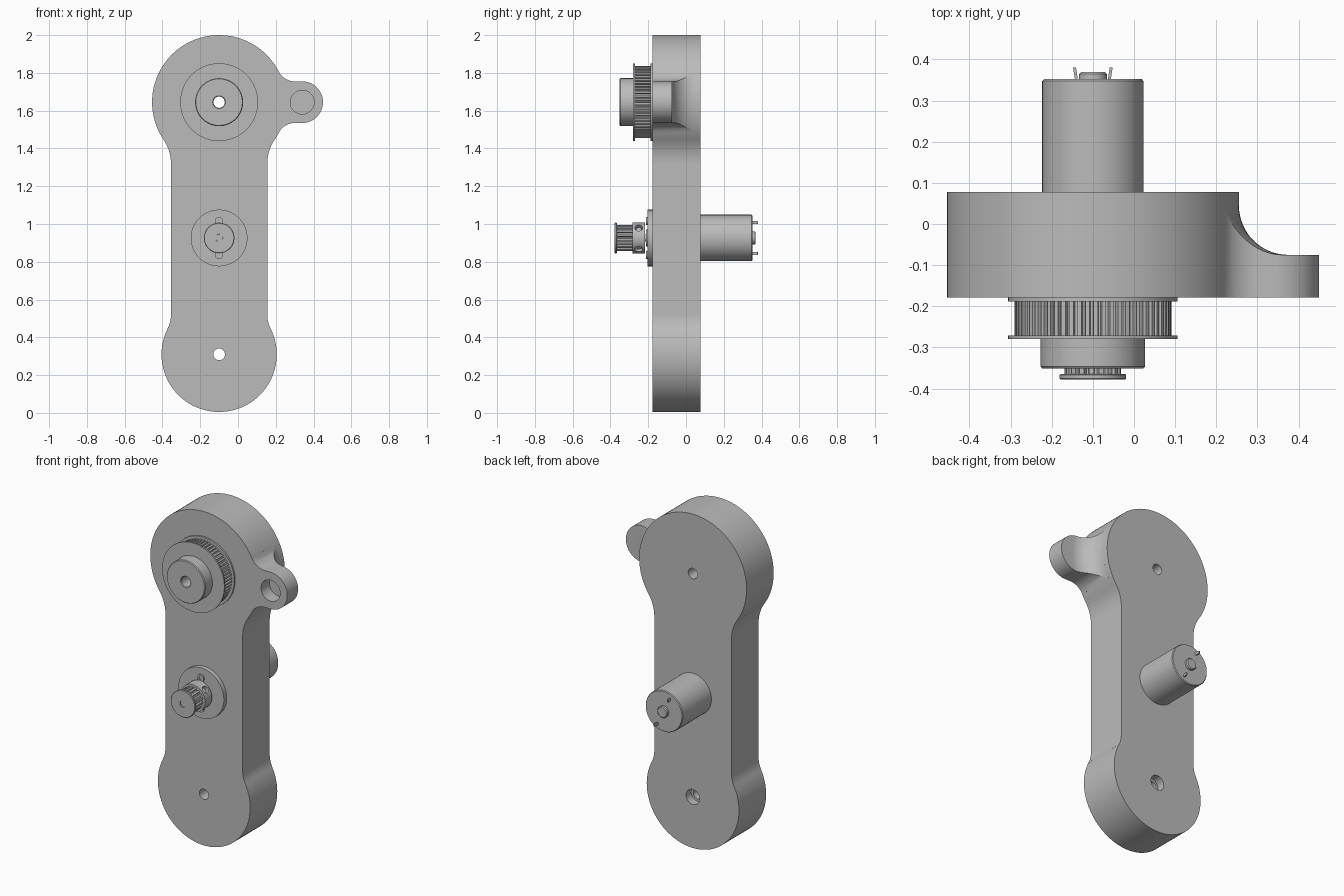
import bpy, bmesh
from math import cos, sin, atan2, radians, degrees, pi
from mathutils import Matrix, Vector

if "Cube" in bpy.data.objects:
    bpy.data.objects.remove(bpy.data.objects["Cube"])

grey = bpy.data.materials.new("plain_grey")
grey.use_nodes = True
COLOUR = (0.5, 0.5, 0.5, 1)
grey.diffuse_color = COLOUR
grey.node_tree.nodes["Principled BSDF"].inputs["Base Color"].default_value = COLOUR

AXIS_X, TOP_Z, MOTOR_Z, LOW_Z = -0.10, 1.645, 0.926, 0.31
FRONT, BACK = -0.178, 0.078


def finish(name, bm):
    bmesh.ops.remove_doubles(bm, verts=bm.verts, dist=1e-5)
    bmesh.ops.recalc_face_normals(bm, faces=bm.faces)
    mesh = bpy.data.meshes.new(name)
    bm.to_mesh(mesh)
    bm.free()
    mesh.materials.append(grey)
    obj = bpy.data.objects.new(name, mesh)
    bpy.context.collection.objects.link(obj)
    return obj


def arc(cx, cz, r, a0, a1, steps):
    angles = [radians(a0 + (a1 - a0) * i / steps) for i in range(steps + 1)]
    return [(cx + r * cos(a), cz + r * sin(a)) for a in angles]


def extrude(name, outline, y0, y1, z):
    """Extrude an outline, measured from the main axis, along y."""
    bm = bmesh.new()
    face = bm.faces.new([bm.verts.new((AXIS_X + u, y0, z + w)) for u, w in outline])
    out = bmesh.ops.extrude_face_region(bm, geom=[face])
    verts = [v for v in out["geom"] if isinstance(v, bmesh.types.BMVert)]
    bmesh.ops.translate(bm, verts=verts, vec=(0, y1 - y0, 0))
    return finish(name, bm)


def lathe(name, profile, z, x=AXIS_X, segments=64):
    """Turn a closed (radius, y) profile around an axis along y."""
    bm = bmesh.new()
    verts = [bm.verts.new((x + r, y, z)) for r, y in profile]
    edges = [bm.edges.new((verts[i - 1], verts[i])) for i in range(len(verts))]
    bmesh.ops.spin(bm, geom=verts + edges, cent=(x, 0, z), axis=(0, 1, 0),
                   angle=2 * pi, steps=segments, use_merge=False)
    bmesh.ops.remove_doubles(bm, verts=bm.verts, dist=1e-5)
    loose = [e for e in bm.edges if not e.link_faces]
    bmesh.ops.delete(bm, geom=loose, context="EDGES")
    return finish(name, bm)


def disc(name, r, y0, y1, z, x=AXIS_X, segments=64):
    return lathe(name, [(0, y0), (r, y0), (r, y1), (0, y1)], z, x, segments)


def ring(name, bore, r, y0, y1, z):
    return lathe(name, [(bore, y0), (r, y0), (r, y1), (bore, y1)], z)


def rod(name, centre, direction, r, length):
    bm = bmesh.new()
    turn = Vector(direction).to_track_quat("Z", "Y").to_matrix().to_4x4()
    bmesh.ops.create_cone(bm, cap_ends=True, segments=20, radius1=r, radius2=r,
                          depth=length, matrix=Matrix.Translation(centre) @ turn)
    return finish(name, bm)


def combine(obj, other, operation="DIFFERENCE"):
    other.hide_render = True
    mod = obj.modifiers.new(operation, "BOOLEAN")
    mod.operation, mod.solver, mod.object = operation, "EXACT", other
    bpy.context.view_layer.objects.active = obj
    bpy.ops.object.modifier_apply(modifier=mod.name)
    bpy.data.objects.remove(other)


def toothed(name, teeth, root, tip, y0, y1, z):
    outline = []
    for i in range(teeth):
        for frac, r in ((0, root), (0.3, root), (0.4, tip), (0.9, tip)):
            a = 2 * pi * (i + frac) / teeth
            outline.append((r * cos(a), r * sin(a)))
    return extrude(name, outline, y0, y1, z)


# Arm: two round ends blended into straight sides
upper = degrees(atan2(0.325, 0.478))
lower = degrees(atan2(0.21, 0.415))
half = (arc(0, TOP_Z, 0.355, 90, -upper, 40)
        + arc(0.478, TOP_Z - 0.325, 0.223, 180 - upper, 180, 10)
        + arc(0.415, LOW_Z + 0.21, 0.16, 180, 180 + lower, 10)
        + arc(0, LOW_Z, 0.305, lower, -90, 36))
body = extrude("arm_body", half + [(-u, w) for u, w in half[-2:0:-1]], FRONT, BACK, 0)

# Side ear: filleted lug, scooped on its back around the top axis
blend = degrees(atan2(0.204, 0.40))
side = ([(0.29, 0.147)] + arc(0.40, 0.204, 0.094, 180 + blend, 270, 12)
        + arc(0.44, 0, 0.11, 90, 0, 16))
ear = extrude("ear", side + [(u, -w) for u, w in side[-2::-1]], FRONT, BACK, TOP_Z)
scoop = [(0.353, 0.2), (0.353, 0.045)] + arc(0.475, 0.045, 0.12, 180, 270, 16)
combine(ear, lathe("scoop", scoop + [(0.8, -0.075), (0.8, 0.2)], TOP_Z, segments=128))
combine(body, ear, "UNION")

# Holes in the arm
combine(body, disc("ear_hole", 0.063, -0.3, -0.1, TOP_Z, AXIS_X + 0.44, 32))
for z in (TOP_Z, LOW_Z):
    combine(body, disc("axle_hole", 0.031, -0.4, 0.4, z, segments=32))
combine(body, disc("bearing_recess", 0.045, 0.03, 0.2, LOW_Z, segments=32))

# Large toothed pulley
large = toothed("large_pulley_teeth", 60, 0.18, 0.191, -0.272, -0.186, TOP_Z)
combine(large, disc("bore", 0.03, -0.4, 0.0, TOP_Z, segments=32))
ring("large_pulley_inner_flange", 0.03, 0.206, -0.188, FRONT, TOP_Z)
ring("large_pulley_outer_flange", 0.03, 0.206, -0.280, -0.271, TOP_Z)
hub = lathe("large_pulley_hub", [(0.03, -0.279), (0.127, -0.279), (0.127, -0.346),
                                 (0.123, -0.351), (0.034, -0.351), (0.03, -0.347)], TOP_Z)
combine(hub, rod("screw_bore", (AXIS_X, -0.315, TOP_Z - 0.12), (0, 0, 1), 0.02, 0.08))

# Motor can, rear boss and terminals
lathe("motor_can", [(0, BACK - 0.01), (0.123, BACK - 0.01), (0.123, 0.347),
                    (0.119, 0.352), (0, 0.352)], MOTOR_Z)
lathe("motor_rear_boss", [(0, 0.35), (0.034, 0.35), (0.034, 0.364),
                          (0.029, 0.369), (0, 0.369)], MOTOR_Z, segments=32)
for s in (1, -1):
    bm = bmesh.new()
    place = (Matrix.Translation((AXIS_X - 0.042 * s, 0.364, MOTOR_Z + 0.083 * s))
             @ Matrix.Rotation(0.15 * s, 4, "Z") @ Matrix.Diagonal((0.007, 0.033, 0.016, 1)))
    bmesh.ops.create_cube(bm, size=1, matrix=place)
    finish("motor_terminal", bm)

# Motor mount plate with its screws, front boss and shaft
disc("motor_mount_plate", 0.15, -0.205, FRONT + 0.01, MOTOR_Z)
disc("motor_front_boss", 0.045, -0.213, -0.2, MOTOR_Z, segments=32)
disc("motor_shaft", 0.0195, -0.372, -0.2, MOTOR_Z, segments=24)
for s in (1, -1):
    z = MOTOR_Z + 0.09 * s
    head = disc("mount_screw", 0.022, -0.213, -0.2, z, segments=24)
    combine(head, disc("socket", 0.011, -0.3, -0.207, z, segments=6))

# Small toothed pulley with set screws
small = toothed("small_pulley_teeth", 18, 0.058, 0.069, -0.366, -0.283, MOTOR_Z)
combine(small, disc("bore", 0.02, -0.5, 0.0, MOTOR_Z, segments=24))
lathe("small_pulley_flange", [(0.02, -0.364), (0.078, -0.364), (0.081, -0.367), (0.081, -0.375),
                              (0.078, -0.378), (0.02, -0.378)], MOTOR_Z)
collar = ring("small_pulley_collar", 0.02, 0.081, -0.284, -0.218, MOTOR_Z)
for angle in (42, -48):
    way = Vector((cos(radians(angle)), 0, sin(radians(angle))))
    base = Vector((AXIS_X, -0.25, MOTOR_Z))
    combine(collar, rod("screw_bore", base + way * 0.09, way, 0.021, 0.08))
    rod("set_screw", base + way * 0.052, way, 0.015, 0.03)

# Smooth round walls, keep corners crisp
bpy.ops.object.select_all(action="DESELECT")
for obj in bpy.context.collection.objects:
    if obj.type == "MESH" and obj.data.materials and obj.data.materials[0] == grey:
        obj.select_set(True)
        bpy.context.view_layer.objects.active = obj
bpy.ops.object.shade_smooth_by_angle(angle=radians(30))
